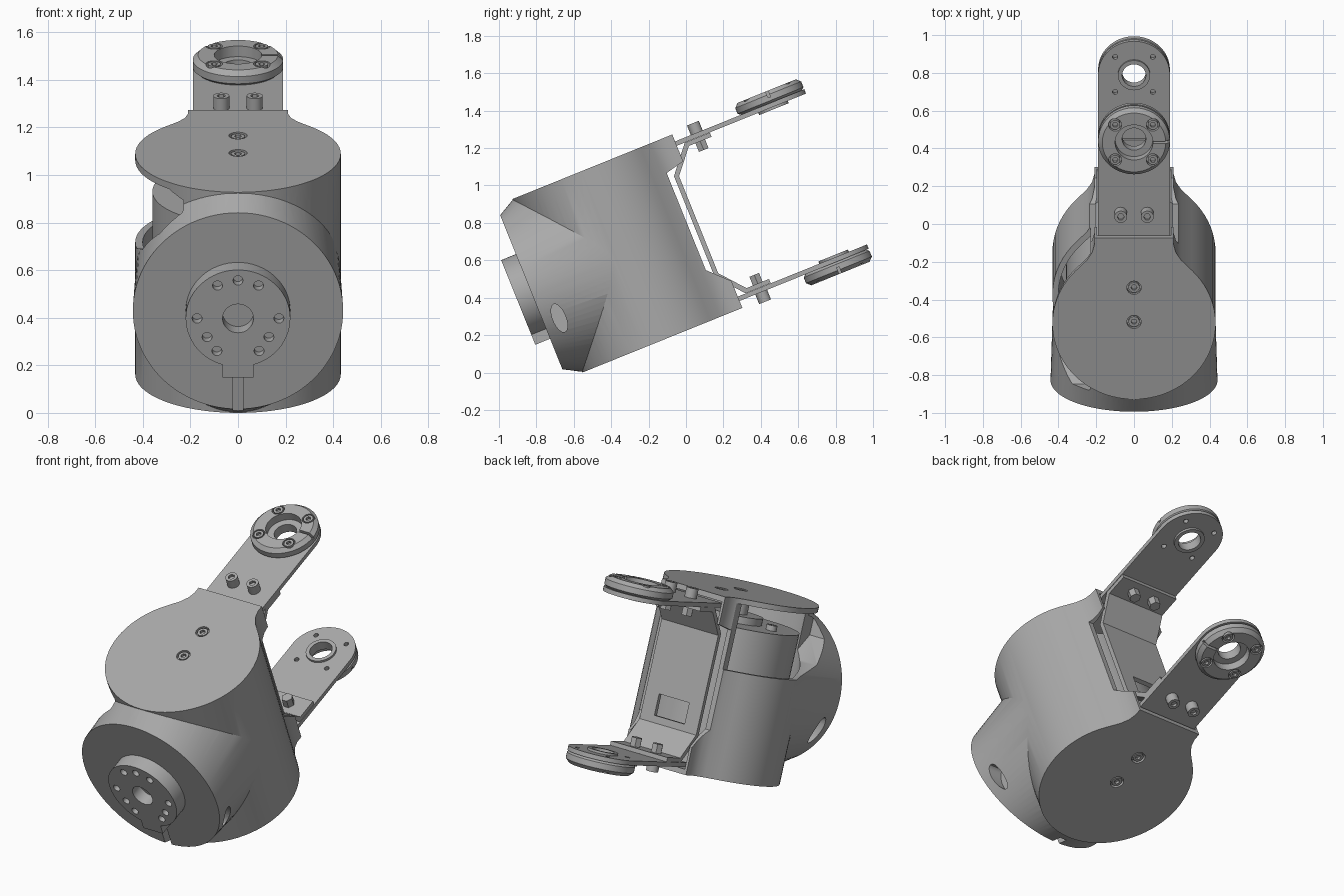
import bpy, bmesh
from math import sin, cos, pi, radians, sqrt
from mathutils import Matrix

if "Cube" in bpy.data.objects:
    bpy.data.objects.remove(bpy.data.objects["Cube"])

grey = bpy.data.materials.new("machined grey")
grey.use_nodes = True
grey.diffuse_color = (0.4, 0.4, 0.4, 1)
grey.node_tree.nodes["Principled BSDF"].inputs["Base Color"].default_value = (0.4, 0.4, 0.4, 1)
parts = []


def loft(name, rings):
    """Closed solid through rings of 3D points."""
    bm = bmesh.new()
    loops = [[bm.verts.new(p) for p in ring] for ring in rings]
    n = len(loops[0])
    for a, b in zip(loops, loops[1:]):
        for i in range(n):
            bm.faces.new((a[i], a[(i + 1) % n], b[(i + 1) % n], b[i]))
    bm.faces.new(loops[0])
    bm.faces.new(loops[-1])
    bmesh.ops.recalc_face_normals(bm, faces=bm.faces)
    mesh = bpy.data.meshes.new(name)
    bm.to_mesh(mesh)
    bm.free()
    mesh.materials.append(grey)
    obj = bpy.data.objects.new(name, mesh)
    bpy.context.collection.objects.link(obj)
    parts.append(obj)
    return obj


def place(p, d, axis):
    return {"x": (d, p[0], p[1]), "y": (p[0], d, p[1]), "z": (p[0], p[1], d)}[axis]


def prism(name, pts, lo, hi, axis="z"):
    return loft(name, [[place(p, d, axis) for p in pts] for d in (lo, hi)])


def circle(c, r, n=32, ry=None):
    return [(c[0] + r * cos(2 * pi * i / n), c[1] + (ry or r) * sin(2 * pi * i / n))
            for i in range(n)]


def cyl(name, c, r, lo, hi, axis="z", n=32):
    return prism(name, circle(c, r, n), lo, hi, axis)


def box(name, x0, x1, y0, y1, lo, hi):
    return prism(name, [(x0, y0), (x1, y0), (x1, y1), (x0, y1)], lo, hi)


def boolean(target, tool, op="DIFFERENCE"):
    mod = target.modifiers.new("bool", "BOOLEAN")
    mod.operation, mod.object, mod.solver = op, tool, "EXACT"
    bpy.context.view_layer.objects.active = target
    bpy.ops.object.modifier_apply(modifier=mod.name)
    parts.remove(tool)
    bpy.data.objects.remove(tool)


def screw(name, c, r, lo, hi, s):
    """Round head with a hexagonal socket, facing outwards."""
    head = cyl(name, c, r, s * lo, s * hi, n=20)
    boolean(head, cyl("socket", c, r * 0.55, s * (hi - 0.015), s * (hi + 0.02), n=6))


# Housing: round drum with a narrow rear flange
CY, R = -0.08, 0.432
side = [(R * cos(radians(a)), CY + R * sin(radians(a))) for a in range(-90, 46, 5)]
side += [(0.25, 0.282), (0.222, 0.325), (0.21, 0.37), (0.21, 0.41)]


def mirrored(half):
    return half + [(-x, y) for x, y in reversed(half) if x > 0.001]


housing = prism("housing", mirrored(side), -0.5, 0.5)

# Round front boss flaring into the drum
N = 96
ang = [2 * pi * i / N for i in range(N)]
front = [(0.442 * cos(a), -0.605, 0.445 * sin(a)) for a in ang]
seam = [(0.428 * cos(a), CY + 0.004 - sqrt(R * R - (0.428 * cos(a)) ** 2), 0.498 * sin(a))
        for a in ang]
root = [(0.39 * cos(a), -0.04, 0.45 * sin(a)) for a in ang]
boolean(housing, loft("boss", [front, seam, root]), "UNION")

# Hollow interior, rear notch and the window on one side
inner = [(x * 0.928, CY + (y - CY) * 0.928) for x, y in side] + [(0.195, 0.6)]
boolean(housing, prism("cavity", mirrored(inner), -0.47, 0.47))
notch = [(0.305, -0.24), (0.41, -0.345), (0.6, -0.345), (0.6, 0.345), (0.41, 0.345), (0.305, 0.32)]
boolean(housing, prism("notch", notch, -1, 1, "x"))
window = [(0.6, 0.1), (-0.15, 0.1), (-0.36, 0.18), (-0.5, 0.31), (-0.5, 0.4), (-0.4, 0.47), (0.6, 0.47)]
boolean(housing, prism("window", window, -1, -0.23, "x"))

# Cable slot in the front and oval ports in the sides
boolean(housing, box("slot", -0.022, 0.022, -0.65, -0.55, -0.6, -0.28))
for s in (-1, 1):
    boolean(housing, prism("port", circle((-0.518, -0.184), 0.035, 24, 0.08), s * 0.34, s * 0.6, "x"))

# Motor inside the drum
cyl("motor", (0, CY), 0.36, -0.465, 0.33, n=64)
cyl("motor_cap", (0, CY), 0.15, 0.33, 0.37)
cyl("motor_shaft", (0, CY), 0.06, 0.37, 0.475)
for x in (-0.24, 0.24):
    screw("motor_screw", (x, CY), 0.03, 0.33, 0.36, 1)

# Front hub with tab, centre bore and a ring of holes
hub = cyl("hub", (0, 0), 0.22, -0.69, -0.6, "y", 64)
boolean(hub, box("tab", -0.065, 0.065, -0.69, -0.6, -0.268, -0.15), "UNION")
boolean(hub, cyl("bore", (0, 0), 0.065, -0.75, -0.62, "y"))
for a in (0, 60, 90, 120, 180, 213, 239, 301, 327):
    r = 0.155 if a in (213, 327) else 0.172
    c = (r * cos(radians(a)), r * sin(radians(a)))
    boolean(hub, cyl("hole", c, 0.021, -0.75, -0.65, "y", 16))

# Rear bracket, bent outwards to carry both arms
upper = [(0.335, 0.29), (0.455, 0.434), (0.6, 0.434), (0.6, 0.41), (0.47, 0.41), (0.36, 0.28)]
bracket = prism("bracket", upper + [(u, -h) for u, h in reversed(upper)], -0.188, 0.188, "x")
boolean(bracket, box("bracket_window", -0.1, 0.1, 0.3, 0.4, -0.24, -0.12))

# Arms with bearing rings, above and below
AY = 0.965
tongue = [(0.19, 0.38)] + [(0.19 * cos(pi * i / 32), AY + 0.19 * sin(pi * i / 32)) for i in range(33)]
tongue += [(-0.19, 0.38)]
for s, level in ((1, "upper"), (-1, "lower")):
    arm = prism(level + "_arm", tongue, s * 0.435, s * 0.46)
    boss = cyl(level + "_arm_boss", (0, AY), 0.085, s * 0.422, s * 0.435)
    ring = loft(level + "_bearing_ring",
                [[(x, y, s * h) for x, y in circle((0, AY), r, 64)]
                 for r, h in ((0.175, 0.46), (0.19, 0.472), (0.19, 0.505), (0.168, 0.526))])
    boolean(ring, cyl("seat", (0, AY), 0.1, s * 0.478, s * 0.6, n=48))
    boolean(ring, box("slit", 0.08, 0.25, AY - 0.007, AY + 0.007, s * 0.49, s * 0.6))
    for part in (arm, boss, ring):
        boolean(part, cyl("through", (0, AY), 0.063, s * 0.4, s * 0.6))
    for dx in (-0.1, 0.1):
        for dy in (-0.1, 0.1):
            c = (dx, AY + dy)
            boolean(arm, cyl("hole", c, 0.014, s * 0.4, s * 0.5, n=12))
            boolean(ring, cyl("recess", c, 0.035, s * 0.5, s * 0.6, n=20))
            screw(level + "_ring_screw", c, 0.027, 0.495, 0.526, s)
    # Arm bolts with nuts
    for x in (-0.07, 0.07):
        screw(level + "_arm_bolt", (x, 0.535), 0.034, 0.46, 0.515, s)
        cyl(level + "_arm_nut", (x, 0.535), 0.032, s * 0.36, s * 0.41, n=6)
    # Sunk screws in the end plates
    for y in (-0.07, 0.125):
        boolean(housing, cyl("recess", (0, y), 0.038, s * 0.48, s * 0.55, n=24))
        screw(level + "_plate_screw", (0, y), 0.029, 0.475, 0.497, s)

# Tilt the whole assembly and set it on the ground
tilt = Matrix.Rotation(radians(22), 4, "X") @ Matrix.Translation((0, 0, 0.717))
for obj in parts:
    obj.data.transform(tilt)
low = min(v.co.z for o in parts for v in o.data.vertices)
ys = [v.co.y for o in parts for v in o.data.vertices]
shift = Matrix.Translation((0, -(min(ys) + max(ys)) / 2, -low))
bpy.ops.object.select_all(action="DESELECT")
for obj in parts:
    obj.data.transform(shift)
    obj.select_set(True)
bpy.context.view_layer.objects.active = housing
bpy.ops.object.shade_smooth_by_angle(angle=radians(30))
